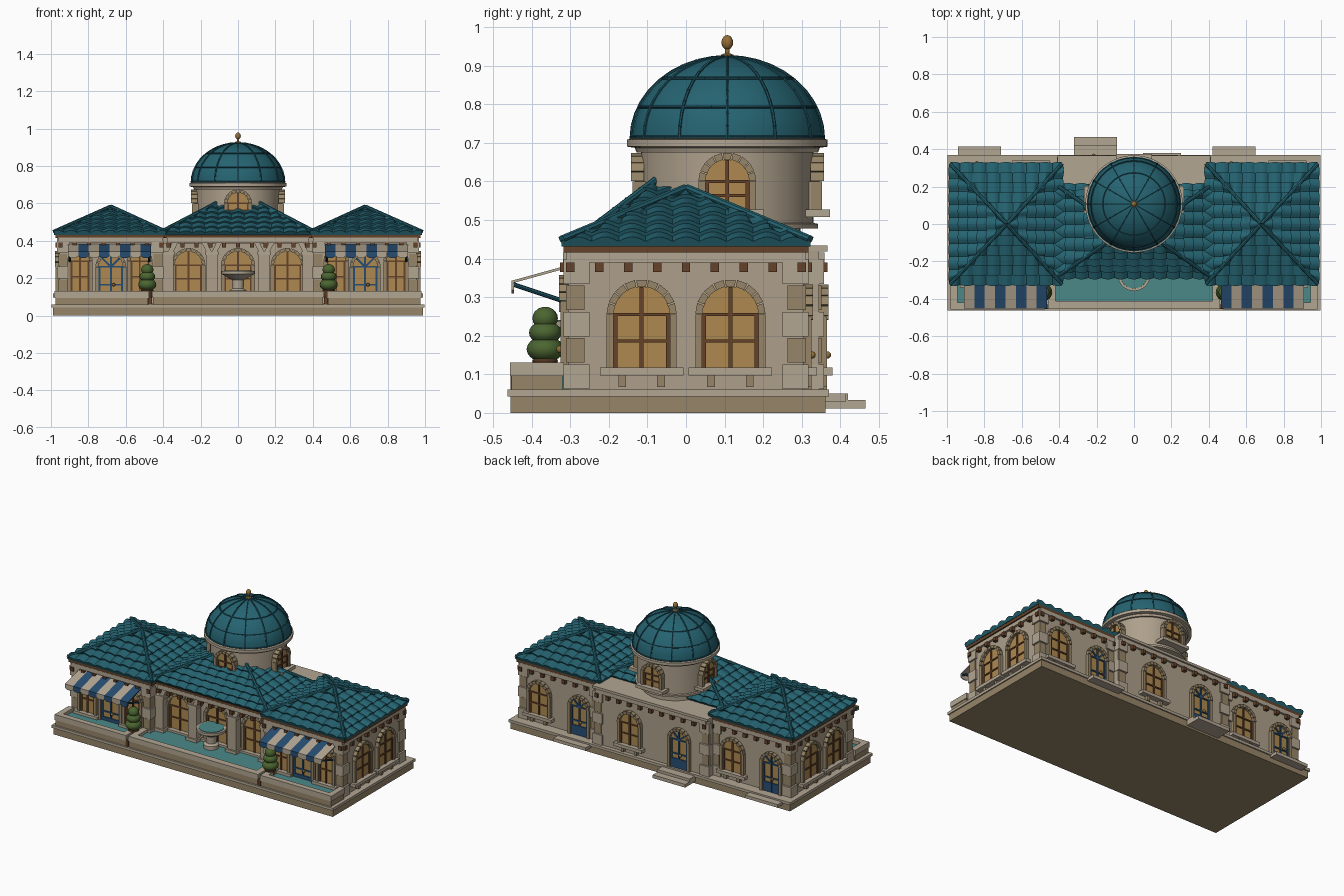
import bpy, bmesh, math
from mathutils import Matrix, Vector
from math import pi, sin, cos

if "Cube" in bpy.data.objects:
    bpy.data.objects.remove(bpy.data.objects["Cube"])

COL = dict(wall=(.42, .35, .26), trim=(.45, .38, .29), tan=(.31, .24, .14), roof=(.018, .125, .165),
           glass=(.42, .25, .08), wood=(.13, .055, .022), blue=(.02, .075, .17), water=(.07, .25, .25),
           green=(.07, .13, .03), gold=(.3, .16, .04), rib=(.012, .08, .11))
I = Matrix.Identity(4)
parts = {}


def bm_of(name, col):
    return parts.setdefault(name, (bmesh.new(), col))[0]


def prism(part, pts, y0, y1, M=I):
    """Extrude an xz outline from y0 to y1."""
    bm = bm_of(*part)
    a = [bm.verts.new(M @ Vector((x, y0, z))) for x, z in pts]
    b = [bm.verts.new(M @ Vector((x, y1, z))) for x, z in pts]
    bm.faces.new(a)
    bm.faces.new(b[::-1])
    for i in range(len(a)):
        bm.faces.new((a[i - 1], b[i - 1], b[i], a[i]))


def box(part, x0, x1, y0, y1, z0, z1, M=I):
    prism(part, [(x0, z0), (x1, z0), (x1, z1), (x0, z1)], y0, y1, M)


def tube(part, pts, r, n=8):
    bm = bm_of(*part)
    for p, q in zip(pts, pts[1:]):
        p, q = Vector(p), Vector(q)
        d = q - p
        M = Matrix.Translation((p + q) / 2) @ d.to_track_quat('Z', 'Y').to_matrix().to_4x4()
        bmesh.ops.create_cone(bm, cap_ends=True, segments=n, radius1=r, radius2=r, depth=d.length, matrix=M)


def lathe(part, prof, cx, cy, n=32):
    bm = bm_of(*part)
    rings = [[bm.verts.new((cx + r * cos(2 * pi * i / n), cy + r * sin(2 * pi * i / n), z)) for i in range(n)]
             for r, z in prof]
    for a, b in zip(rings, rings[1:]):
        for i in range(n):
            bm.faces.new((a[i - 1], a[i], b[i], b[i - 1]))
    bm.faces.new(rings[0])
    bm.faces.new(rings[-1])


def ball(part, x, y, z, r, h):
    lathe(part, [(max(r * cos(a), .001), z + h * sin(a)) for a in [-pi / 2 + pi * k / 10 for k in range(11)]], x, y, 16)


def at(x, y, ang):
    """Wall frame: local x along the wall, local -y outward."""
    return Matrix.Translation((x, y, 0)) @ Matrix.Rotation(ang, 4, 'Z')


def arch(r, zc, n=12):
    return [(r * cos(pi * k / n), zc + r * sin(pi * k / n)) for k in range(n + 1)]


def opening(M, w, z0, zc, t=.018, door=False, sill=True):
    """Arched window or door with stone surround."""
    P, F = ('arch_stones', 'tan'), ('door_frames', 'blue') if door else ('window_bars', 'wood')
    prism(('window_glass', 'glass'), [(-w, z0), (w, z0)] + arch(w, zc), -.006, .01, M)
    n = 9
    for k in range(n):
        a, b = pi * (k + .06) / n, pi * (k + .94) / n
        R = w + t
        prism(P, [(w * cos(a), zc + w * sin(a)), (R * cos(a), zc + R * sin(a)),
                  (R * cos(b), zc + R * sin(b)), (w * cos(b), zc + w * sin(b))], -.024, .01, M)
    for s in (-1, 1):
        x = sorted((s * w, s * (w + t)))
        box(P, *x, -.02, .01, z0, zc, M)
        x = sorted((s * w, s * (w - .01)))
        box(F, *x, -.012, .01, z0, zc, M)
        if sill:
            x = sorted((s * w * .55, s * (w * .55 + .02)))
            box(('sill_brackets', 'tan'), *x, -.02, .01, z0 - .05, z0 - .02, M)
    box(F, -.005, .005, -.013, .01, z0, zc + w * .97, M)
    for z in (zc, z0 + (zc - z0) * .5):
        box(F, -w, w, -.012, .01, z - .004, z + .004, M)
    if door:
        box(F, -w, w, -.012, .01, z0, z0 + .06, M)
        for a in (pi / 4, 3 * pi / 4):
            d, e = Vector((cos(a), sin(a))) * w, Vector((-sin(a), cos(a))) * .005
            prism(F, [(e.x, zc + e.y), (-e.x, zc - e.y), (d.x - e.x, zc + d.y - e.y), (d.x + e.x, zc + d.y + e.y)], -.012, .01, M)
        p = M @ Vector((.015, -.022, (z0 + zc) / 2))
        ball(('door_knobs', 'gold'), *p, .009, .009)
    if sill:
        box(('window_sills', 'trim'), -w - .035, w + .035, -.035, .01, z0 - .02, z0, M)


def dentils(M, half):
    n = max(1, round(2 * half / .073))
    for k in range(n + 1):
        x = -half + 2 * half * k / n
        box(('eave_brackets', 'wood'), x - .011, x + .011, -.022, .01, .365, .39, M)
    box(('cornice', 'trim'), -half - .01, half + .01, -.014, .01, .39, .416, M)


def quoins(x, y, sx, sy):
    """Alternating corner stones; sx, sy point outward."""
    for k in range(5):
        o, w = (.012, .055) if k % 2 == 0 else (.006, .042)
        X, Y = sorted((x + sx * o, x - sx * w)), sorted((y + sy * o, y - sy * w))
        box(('corner_stones', 'trim' if k % 2 == 0 else 'tan') if k % 2 == 0 else ('corner_stones_dark', 'tan'),
            *X, *Y, .062 + k * .068, .126 + k * .068)


def slope(A, B, C, D, rows=6, p=.07):
    """Tiled roof slope: eave A-B, top C-D (counter-clockwise from outside)."""
    A, B, C, D = map(Vector, (A, B, C, D))
    bm = bm_of('roof_tiles', 'roof')
    u = (B - A).normalized()
    up = (D - A) - u * (D - A).dot(u)
    n = u.cross(up).normalized()
    L = (B - A).length
    lim = lambda t: ((A.lerp(D, t) - A).dot(u), (B.lerp(C, t) - A).dot(u))
    for i in range(rows):
        t0, t1 = i / rows, (i + 1) / rows
        (l0, r0), (l1, r1) = lim(t0), lim(t1)
        m = max(4, math.ceil((r0 - l0) / (p / 8)))
        prev = None
        for k in range(m + 1):
            s = l0 + (r0 - l0) * k / m
            h = .013 * abs(cos(pi * (s - L / 2) / p))
            lo, hi = A + u * s + up * t0, A + u * min(max(s, l1), r1) + up * t1
            v = [bm.verts.new(q) for q in (lo - n * .003, lo + n * (.011 + h), hi + n * (.001 + h))]
            if prev:
                bm.faces.new((prev[0], v[0], v[1], prev[1]))
                bm.faces.new((prev[1], v[1], v[2], prev[2]))
            prev = v


def hip_roof(x0, x1, y0, y1, z0, tx0, tx1, ty0, ty1, z1):
    e = [(x0, y0, z0), (x1, y0, z0), (x1, y1, z0), (x0, y1, z0)]
    t = [(tx0, ty0, z1), (tx1, ty0, z1), (tx1, ty1, z1), (tx0, ty1, z1)]
    for k in range(4):
        j = (k + 1) % 4
        slope(e[k], e[j], t[j], t[k])
        up = Vector((0, 0, .016))
        tube(('roof_hips', 'roof'), [Vector(e[k]) + up, Vector(t[k]) + up], .01)


# base, back steps
box(('base', 'tan'), -.99, .99, -.455, .362, 0, .045)
box(('base_cap', 'trim'), -.997, .997, -.463, .37, .043, .06)
for x in (-.825, .535):
    box(('back_steps', 'trim'), x - .115, x + .115, .36, .415, .03, .05)
box(('back_steps', 'trim'), -.32, -.09, .36, .42, .032, .05)
box(('back_steps', 'trim'), -.32, -.09, .36, .465, .012, .033)

# wings
for s in (-1, 1):
    X = lambda a, b: sorted((s * a, s * b))
    box(('wing_walls', 'wall'), *X(.405, .955), -.305, .305, .055, .42)
    box(('fascia', 'wood'), *X(.39, .977), -.318, .318, .415, .434)
    hip_roof(*X(.385, .983), -.322, .322, .434, s * .68 - .003, s * .68 + .003, -.003, .003, .567)
    for y in (-1, 1):
        quoins(s * .955, y * .305, s, y)
        quoins(s * .41, y * .305, -s, y)
    side = pi / 2 * s
    dentils(at(s * .955, 0, side), .30)
    dentils(at(s * .68, -.305, 0), .27)
    dentils(at(s * .68, .305, pi), .27)
    for y in (-.115, .115):
        opening(at(s * .955, y, side), .073, .117, .255)
    for x in (.525, .845):
        opening(at(s * x, -.305, 0), .05, .125, .29)
    opening(at(s * .68, -.305, 0), .065, .07, .26, door=True, sill=False)
    # striped awning with struts
    for k in range(8):
        x0 = .465 + k * .0555
        part = ('awning_blue', 'blue') if k % 2 == 0 else ('awning_light', 'trim')
        x, M = X(x0, x0 + .0555), Matrix(((0, 1, 0, 0), (1, 0, 0, 0), (0, 0, 1, 0), (0, 0, 0, 1)))
        prism(part, [(-.305, .383), (-.45, .343), (-.45, .336), (-.305, .376)], *x, M)
        c, w = sum(x) / 2, .0277
        prism(part, [(c - w, .343), (c - w, .318), (c - w * .5, .309), (c + w * .5, .309), (c + w, .318), (c + w, .343)], -.452, -.446)
    for x in (.475, .9):
        tube(('awning_struts', 'rib'), [(s * x, -.31, .287), (s * x, -.448, .333)], .006)
    # front basin of the wing
    for a, b, c, d in ((.48, .975, -.452, -.425), (.48, .507, -.43, -.32), (.948, .975, -.43, -.32)):
        box(('basin_walls', 'tan'), *X(a, b), c, d, .058, .097)
        box(('basin_rims', 'trim'), *X(a - .005, b + .005), c - .004, d + .004, .095, .13)
    box(('water', 'water'), *X(.49, .96), -.44, -.31, .058, .108)
    box(('basin_posts', 'wood'), *X(.46, .478), -.455, -.43, .06, .1)
    # topiary
    x, y = s * .485, -.365
    lathe(('plant_pots', 'wood'), [(.02, .06), (.033, .135), (.03, .14)], x, y, 16)
    ball(('topiary', 'green'), x, y, .165, .048, .034)
    ball(('topiary', 'green'), x, y, .208, .042, .03)
    ball(('topiary', 'green'), x, y, .245, .033, .03)

# back openings on the wings
opening(at(-.825, .305, pi), .058, .06, .24, door=True, sill=False)
opening(at(.535, .305, pi), .058, .06, .24, door=True, sill=False)
opening(at(.82, .305, pi), .066, .117, .25)
opening(at(-.55, .305, pi), .066, .117, .25)

# centre block
box(('centre_walls', 'wall'), -.41, .41, -.2, .345, .055, .42)
box(('flat_roof', 'trim'), -.41, .41, .1, .367, .418, .434)
box(('porch_beam', 'wall'), -.41, .41, -.265, -.19, .385, .42)
box(('fascia', 'wood'), -.4, .4, -.278, -.19, .415, .434)
hip_roof(-.41, .41, -.282, .205, .434, -.11, .11, -.075, .0, .59)
dentils(at(0, .345, pi), .38)
dentils(at(0, -.265, 0), .37)
for s in (-1, 1):
    quoins(s * .40, .345, s, 1)
opening(at(-.2, .345, pi), .06, .06, .24, door=True, sill=False)
opening(at(.15, .345, pi), .066, .117, .25)
for x in (-.265, 0, .265):
    opening(at(x, -.2, 0), .073, .125, .27)

# porch columns with spreading heads
for x in (-.375, -.14, .14, .375):
    box(('porch_columns', 'wall'), x - .03, x + .03, -.265, -.215, .055, .34)
    box(('column_bases', 'trim'), x - .04, x + .04, -.275, -.205, .055, .13)
    box(('column_caps', 'trim'), x - .036, x + .036, -.27, -.21, .325, .342)
    for d in (-1, 1):
        if abs(x + d * .05) < .41:
            prism(('column_heads', 'trim'), [(x, .34), (x + d * .028, .34), (x + d * .06, .4), (x + d * .03, .4)], -.262, -.218)

# central pool and fountain
for a, b, c, d in ((-.455, .455, -.452, -.415), (-.455, -.425, -.43, -.3), (.425, .455, -.43, -.3)):
    box(('pool_walls', 'tan'), a, b, c, d, .058, .1)
    box(('pool_rims', 'trim'), a - .005, b + .005, c - .003, d + .003, .098, .13)
box(('water', 'water'), -.43, .43, -.425, -.2, .058, .112)
lathe(('fountain', 'trim'), [(.045, .11), (.045, .135), (.03, .145), (.033, .19), (.075, .215), (.088, .222), (.088, .238), (.075, .238)], 0, -.27)
lathe(('fountain_water', 'water'), [(.075, .232), (.074, .241)], 0, -.27)

# drum
CY = .107
lathe(('drum', 'wall'), [(.19, .42), (.19, .478), (.235, .478), (.235, .49), (.224, .492), (.224, .69)], 0, CY, 48)
lathe(('drum_cornice', 'trim'), [(.235, .675), (.24, .687), (.26, .69), (.26, .708), (.245, .712)], 0, CY, 48)
for k in range(4):
    M = at(0, CY, k * pi / 2) @ Matrix.Translation((0, -.226, 0))
    box(('drum_window_backs', 'wall'), -.072, .072, -.004, .04, .525, .6, M)
    opening(M, .057, .527, .6, sill=False)
    box(('window_sills', 'trim'), -.095, .095, -.04, .04, .507, .527, M)

# ribbed dome and finial
dome = lambda a, o=0: ((.248 + o) * cos(a), .71 + (.212 + o) * sin(a))
lathe(('dome', 'roof'), [dome(pi / 2 * k / 12) for k in range(12)] + [(.004, .922)], 0, CY, 36)
for k in range(12):
    q = 2 * pi * k / 12
    pts = [dome(pi / 2 * j / 10, .001) for j in range(11)]
    tube(('dome_ribs', 'rib'), [(r * cos(q), CY + r * sin(q), z) for r, z in pts], .0045, 6)
for a in (.02, .4, .83):
    r, z = dome(a, .001)
    tube(('dome_ribs', 'rib'), [(r * cos(2 * pi * j / 36), CY + r * sin(2 * pi * j / 36), z) for j in range(37)], .004, 6)
lathe(('finial', 'gold'), [(.018, .918), (.016, .928), (.006, .932), (.006, .95)], 0, CY, 12)
ball(('finial', 'gold'), 0, CY, .96, .015, .019)

# turn the collected parts into objects
mats = {}
for name, (bm, col) in parts.items():
    bmesh.ops.recalc_face_normals(bm, faces=bm.faces) if name != 'roof_tiles' else None
    me = bpy.data.meshes.new(name)
    bm.to_mesh(me)
    bm.free()
    if col not in mats:
        mats[col] = bpy.data.materials.new(col)
        mats[col].diffuse_color = (*COL[col], 1)
    me.materials.append(mats[col])
    ob = bpy.data.objects.new(name, me)
    bpy.context.collection.objects.link(ob)
    if name in ('dome', 'drum', 'drum_cornice', 'topiary', 'fountain', 'finial', 'roof_hips', 'plant_pots'):
        bpy.context.view_layer.objects.active = ob
        ob.select_set(True)
        bpy.ops.object.shade_smooth_by_angle(angle=math.radians(35))
        ob.select_set(False)

for m in bpy.data.materials:
    if m.users and not m.is_grease_pencil:
        m.use_nodes = True
        m.node_tree.nodes["Principled BSDF"].inputs["Base Color"].default_value = m.diffuse_color
